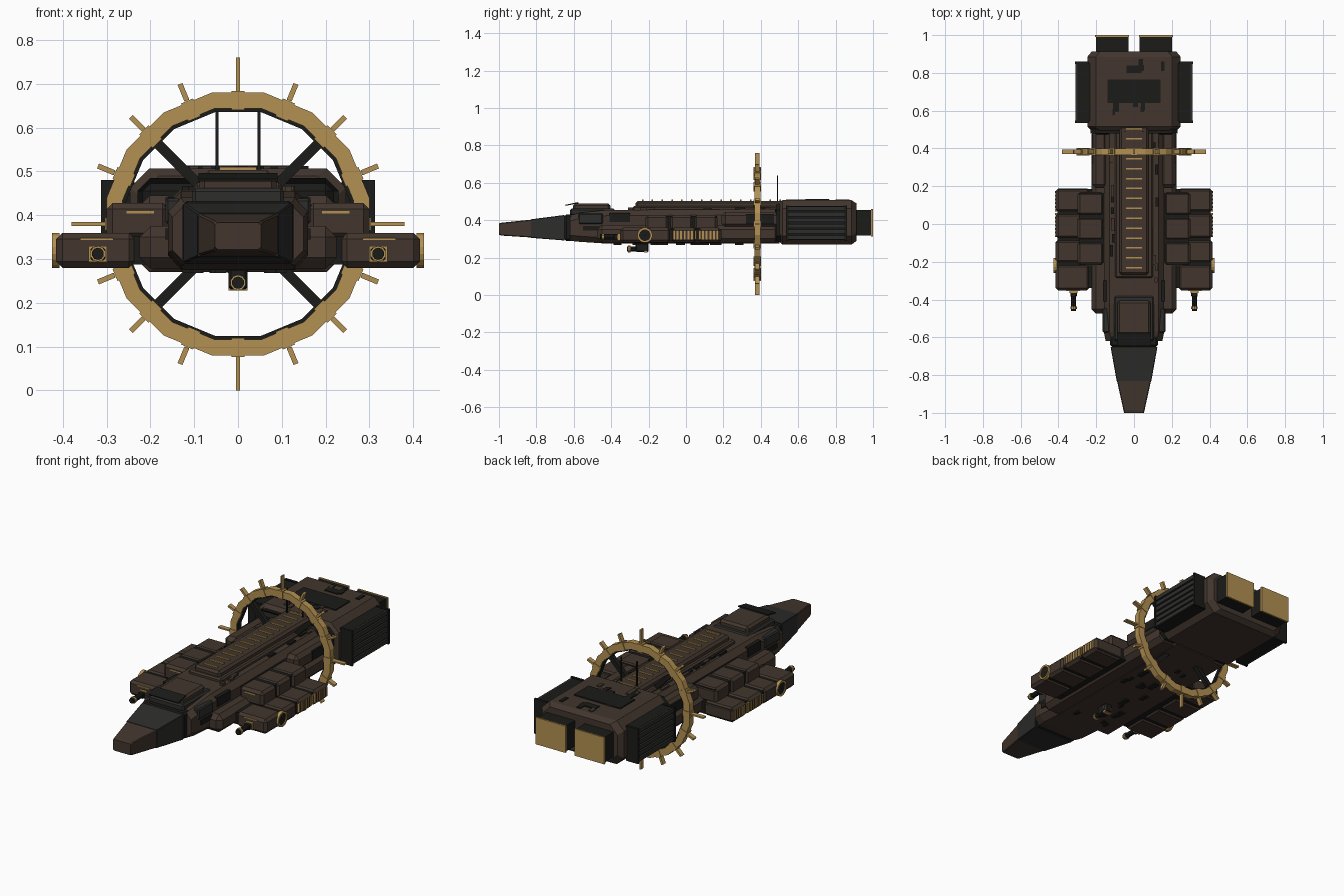
import bpy, bmesh, math, random
from mathutils import Matrix, Vector

if "Cube" in bpy.data.objects:
    bpy.data.objects.remove(bpy.data.objects["Cube"])

random.seed(4)


def mat(name, r, g, b):
    m = bpy.data.materials.new(name)
    m.diffuse_color = (r, g, b, 1)
    m.use_nodes = True
    m.node_tree.nodes["Principled BSDF"].inputs["Base Color"].default_value = m.diffuse_color
    return m


BROWN = mat("brown_hull", 0.055, 0.037, 0.027)
DARK = mat("black_metal", 0.011, 0.011, 0.010)
GREY = mat("dark_panel", 0.026, 0.026, 0.025)
GOLD = mat("gold_trim", 0.45, 0.28, 0.085)


def finish(bm, name, m):
    bmesh.ops.recalc_face_normals(bm, faces=bm.faces)
    me = bpy.data.meshes.new(name)
    bm.to_mesh(me)
    bm.free()
    me.materials.append(m)
    o = bpy.data.objects.new(name, me)
    bpy.context.collection.objects.link(o)
    return o


def box(name, x, y, z, m, bev=0.0):
    """Box from three (min, max) ranges with an optional chamfer."""
    bm = bmesh.new()
    bmesh.ops.create_cube(bm, size=1)
    for v in bm.verts:
        v.co = [(a + b) / 2 + c * abs(b - a) for (a, b), c in zip((x, y, z), v.co)]
    if bev:
        bmesh.ops.bevel(bm, geom=bm.edges[:], offset=bev, segments=1, affect='EDGES')
    return finish(bm, name, m)


def pair(name, x, y, z, m, bev=0.0):
    """The same box on both sides of the ship."""
    box(name + "_right", x, y, z, m, bev)
    box(name + "_left", (-x[1], -x[0]), y, z, m, bev)


def loft(name, sections, m):
    """Hull through chamfered sections (y, half width, z low, z high, chamfer)."""
    bm = bmesh.new()
    rings = []
    for y, w, a, b, c in sections:
        pts = [(w, a + c), (w, b - c), (w - c, b), (c - w, b),
               (-w, b - c), (-w, a + c), (c - w, a), (w - c, a)]
        rings.append([bm.verts.new((px, y, pz)) for px, pz in pts])
    for r, s in zip(rings, rings[1:]):
        for i in range(8):
            bm.faces.new((r[i], r[(i + 1) % 8], s[(i + 1) % 8], s[i]))
    bm.faces.new(rings[0])
    bm.faces.new(rings[-1])
    return finish(bm, name, m)


def band(name, center, r_in, r_out, depth, sides, axis, m):
    """Flat faceted ring; radii are measured to the flats."""
    bm = bmesh.new()
    k = 1 / math.cos(math.pi / sides)
    rows = []
    for i in range(sides):
        a = 2 * math.pi * (i + 0.5) / sides
        row = []
        for r, d in ((r_in, -depth), (r_out, -depth), (r_out, depth), (r_in, depth)):
            u, w = r * k * math.cos(a), r * k * math.sin(a)
            p = (u, d / 2, w) if axis == 'Y' else (d / 2, u, w)
            row.append(bm.verts.new(Vector(center) + Vector(p)))
        rows.append(row)
    for i in range(sides):
        a, b = rows[i], rows[(i + 1) % sides]
        for j in range(4):
            bm.faces.new((a[j], a[(j + 1) % 4], b[(j + 1) % 4], b[j]))
    return finish(bm, name, m)


def radial(name, ang, r0, r1, w, d, m):
    """Bar pointing out from the ring centre."""
    o = box(name, (-w / 2, w / 2), (-d / 2, d / 2), (r0, r1), m)
    o.data.transform(Matrix.Translation((0, 0.382, 0.38)) @ Matrix.Rotation(ang, 4, 'Y'))


def rod(name, p, r, y0, y1, m):
    bm = bmesh.new()
    bmesh.ops.create_cone(bm, cap_ends=True, segments=10, radius1=r, radius2=r, depth=y1 - y0,
                          matrix=Matrix.Translation((p[0], (y0 + y1) / 2, p[1])) @ Matrix.Rotation(math.pi / 2, 4, 'X'))
    return finish(bm, name, m)


# nose
loft("nose_tip", [(-1, 0.053, 0.322, 0.383, 0.006), (-0.985, 0.056, 0.318, 0.387, 0.004),
                  (-0.83, 0.09, 0.308, 0.403, 0.004)], BROWN)
loft("nose_band", [(-0.83, 0.092, 0.306, 0.405, 0.003), (-0.65, 0.124, 0.292, 0.428, 0.003)], GREY)
box("nose_collar", (-0.127, 0.127), (-0.65, -0.58), (0.29, 0.432), DARK, 0.01)
for s in (-1, 1):
    box("nose_light", (s * 0.05 - 0.003, s * 0.05 + 0.003), (-1.0, -0.98), (0.35, 0.356), GOLD)

# main hull
loft("hull_core", [(-0.62, 0.15, 0.29, 0.425, 0.03), (-0.57, 0.16, 0.285, 0.44, 0.03),
                   (-0.42, 0.16, 0.275, 0.455, 0.03), (0.5, 0.16, 0.275, 0.46, 0.03)], BROWN)
box("lower_hull", (-0.225, 0.225), (-0.475, 0.5), (0.278, 0.375), BROWN, 0.025)
pair("hull_shoulder", (0.14, 0.222), (0.19, 0.5), (0.36, 0.445), BROWN, 0.02)
pair("shoulder_panel", (0.2, 0.226), (0.32, 0.47), (0.38, 0.43), DARK)
pair("cockpit_panel", (0.13, 0.166), (-0.575, -0.445), (0.38, 0.438), GREY, 0.006)
pair("hull_window", (0.14, 0.165), (-0.41, -0.3), (0.39, 0.44), DARK)
box("rear_collar", (-0.23, 0.23), (0.475, 0.51), (0.285, 0.485), DARK, 0.03)

# bridge
box("bridge", (-0.088, 0.088), (-0.605, -0.405), (0.43, 0.49), BROWN, 0.012)
box("bridge_base", (-0.105, 0.105), (-0.62, -0.38), (0.425, 0.462), GREY, 0.008)
visor = box("bridge_visor", (-0.09, 0.09), (-0.035, 0.035), (-0.003, 0.003), DARK)
visor.data.transform(Matrix.Translation((0, -0.61, 0.487)) @ Matrix.Rotation(0.2, 4, 'X'))

# spine with rungs
box("spine", (-0.078, 0.078), (-0.27, 0.52), (0.44, 0.503), BROWN, 0.012)
box("spine_base", (-0.1, 0.1), (-0.285, 0.5), (0.44, 0.475), BROWN, 0.008)
for i in range(15):
    y = -0.232 + i * 0.0525
    box("spine_rung", (-0.042, 0.042), (y - 0.004, y + 0.004), (0.495, 0.51), GOLD)

# stern block, roof hatch and radiators
loft("stern_block", [(0.495, 0.225, 0.29, 0.49, 0.045), (0.515, 0.247, 0.27, 0.507, 0.045),
                     (0.885, 0.247, 0.27, 0.507, 0.045), (0.912, 0.225, 0.29, 0.49, 0.045)], BROWN)
box("roof_hatch", (-0.14, 0.14), (0.64, 0.765), (0.5, 0.513), DARK)
box("roof_vent", (-0.04, 0.04), (0.8, 0.84), (0.5, 0.512), DARK)
pair("radiator_core", (0.23, 0.3), (0.545, 0.85), (0.295, 0.475), DARK)
pair("radiator_front", (0.24, 0.313), (0.535, 0.548), (0.29, 0.48), DARK)
pair("radiator_back", (0.24, 0.313), (0.847, 0.86), (0.29, 0.48), DARK)
for i in range(6):
    z = 0.297 + i * 0.031
    pair("radiator_slat", (0.25, 0.31), (0.545, 0.85), (z, z + 0.022), GREY)

# engines
pair("engine", (0.03, 0.202), (0.89, 0.99), (0.318, 0.456), DARK)
pair("engine_plate", (0.027, 0.207), (0.99, 1.0), (0.314, 0.46), GOLD)

# antennas
for s in (-1, 1):
    box("antenna", (s * 0.048 - 0.003, s * 0.048 + 0.003), (0.487, 0.493), (0.46, 0.638), DARK)

# ring, spikes and struts
band("ring", (0, 0.382, 0.38), 0.264, 0.30, 0.034, 16, 'Y', GOLD)
band("ring_lining", (0, 0.382, 0.38), 0.256, 0.266, 0.024, 16, 'Y', DARK)
for i in range(16):
    a = i * math.pi / 8
    radial("ring_spike", a, 0.295 if i % 4 == 0 else 0.305, 0.38 if i % 4 == 0 else 0.346,
           0.008 if i % 4 == 0 else 0.012, 0.024, GOLD)
    radial("ring_clamp", a, 0.26, 0.304, 0.03, 0.04, GOLD)
for i in range(4):
    radial("ring_strut", math.pi / 4 + i * math.pi / 2, 0.1, 0.262, 0.024, 0.024, DARK)

# side pods, in segments over a dark core
pair("pod_core", (0.2, 0.405), (-0.34, 0.185), (0.288, 0.352), DARK)
pair("upper_pod_core", (0.15, 0.29), (-0.205, 0.165), (0.35, 0.422), DARK)
cuts = [-0.355, -0.21, -0.08, 0.06, 0.192]
for a, b in zip(cuts, cuts[1:]):
    pair("pod_segment", (0.235, 0.415), (a + 0.003, b - 0.003), (0.28, 0.36), BROWN, 0.014)
cuts = [-0.22, -0.09, 0.04, 0.172]
for a, b in zip(cuts, cuts[1:]):
    pair("upper_pod_segment", (0.158, 0.3), (a + 0.003, b - 0.003), (0.345, 0.428), BROWN, 0.014)
pair("pod_strip", (0.285, 0.36), (-0.354, -0.345), (0.343, 0.348), GOLD)
pair("upper_pod_strip", (0.192, 0.255), (-0.219, -0.21), (0.404, 0.41), GOLD)
for i in range(13):
    y = -0.07 + i * 0.0195
    pair("pod_rib", (0.4, 0.419), (y, y + 0.01), (0.296, 0.345), GOLD)

# pod portholes and guns
for s in (-1, 1):
    band("porthole_rim", (s * 0.416, -0.22, 0.32), 0.03, 0.04, 0.018, 16, 'X', GOLD)
    band("porthole_glass", (s * 0.413, -0.22, 0.32), 0.002, 0.031, 0.014, 16, 'X', DARK)
    x = s * 0.32
    box("gun_frame", (x - 0.021, x + 0.021), (-0.365, -0.35), (0.293, 0.33), GOLD)
    box("gun_mount", (x - 0.017, x + 0.017), (-0.385, -0.35), (0.297, 0.326), DARK, 0.004)
    rod("gun_barrel", (x, 0.312), 0.014, -0.46, -0.37, DARK)
    rod("gun_ring", (x, 0.312), 0.018, -0.45, -0.438, GOLD)

# belly turret
box("belly_turret_mount", (-0.022, 0.022), (-0.27, -0.2), (0.23, 0.28), DARK, 0.006)
box("belly_turret_frame", (-0.022, 0.022), (-0.225, -0.205), (0.228, 0.262), GOLD)
rod("belly_barrel", (0, 0.246), 0.014, -0.315, -0.26, DARK)
rod("belly_barrel_ring", (0, 0.246), 0.018, -0.31, -0.297, GOLD)

# small surface plates on roof, deck and belly
for i in range(16):
    x, y = random.uniform(-0.19, 0.19), random.uniform(0.53, 0.86)
    w, d = random.uniform(0.006, 0.016), random.uniform(0.01, 0.035)
    box("roof_plate", (x - w, x + w), (y - d, y + d), (0.5, 0.512), DARK if i % 2 else BROWN)
    y = random.uniform(-0.35, 0.45)
    x = random.choice((-1, 1)) * random.uniform(0.108, 0.122)
    box("deck_plate", (x - 0.008, x + 0.008), (y - d, y + d), (0.45, 0.467), DARK if i % 2 else BROWN)
    x, y = random.uniform(-0.12, 0.12), random.uniform(-0.4, 0.3)
    box("belly_plate", (x - w, x + w), (y - d, y + d), (0.268, 0.28), DARK)
    y = random.uniform(-0.55, -0.25)
    pair("side_plate", (0.14, 0.166), (y - 0.015, y + 0.015), (0.345, 0.37), DARK)
